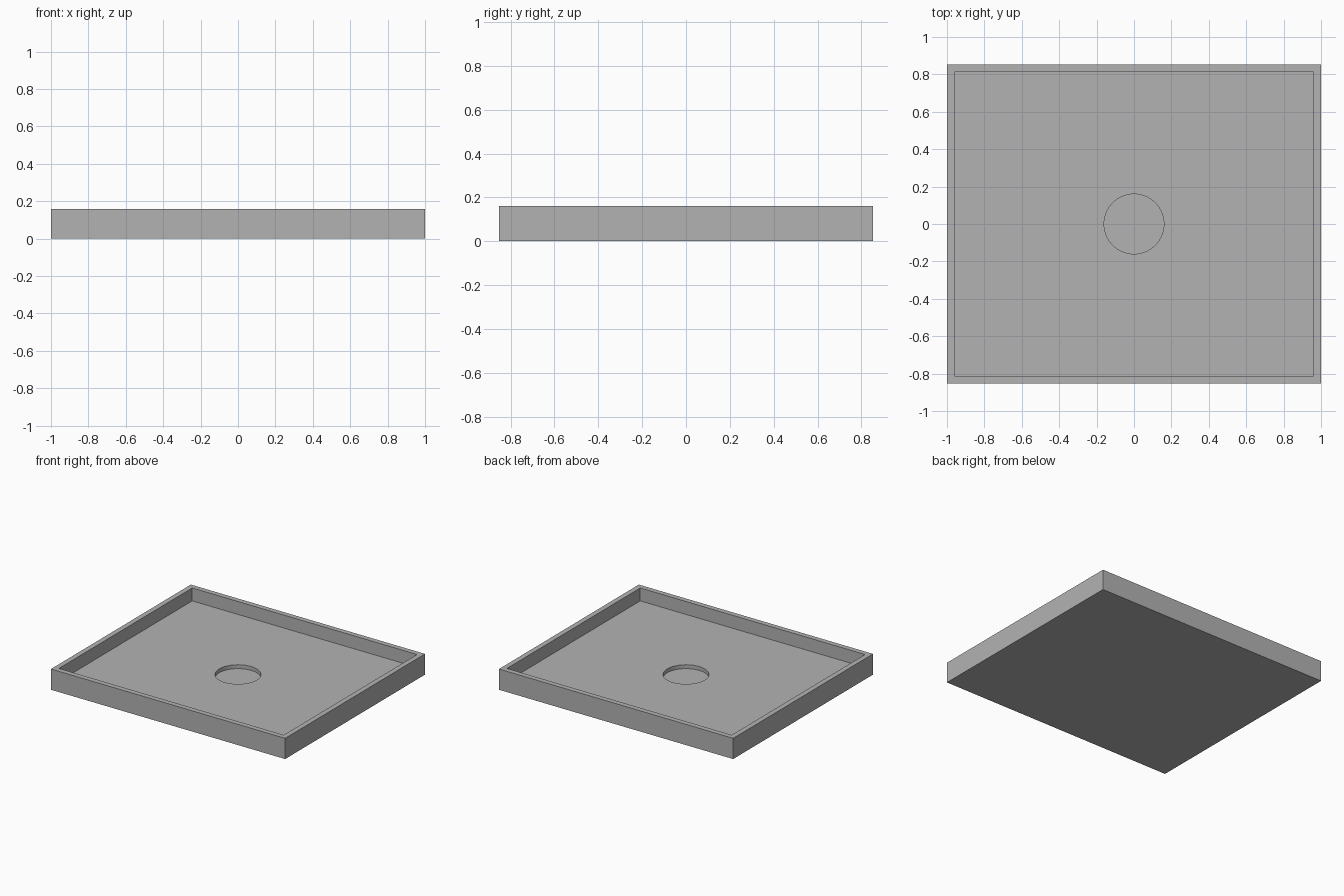
import bpy

if "Cube" in bpy.data.objects:
    bpy.data.objects.remove(bpy.data.objects["Cube"], do_unlink=True)

HALF_X, HALF_Y, HEIGHT = 1.0, 0.853, 0.16
WALL, FLOOR_Z = 0.04, 0.06
HOLE_RADIUS, HOLE_Z = 0.16, 0.03

# Single grey material
grey = bpy.data.materials.new("plain_grey")
grey.use_nodes = True
colour = (0.45, 0.45, 0.45, 1)
grey.diffuse_color = colour
grey.node_tree.nodes["Principled BSDF"].inputs["Base Color"].default_value = colour


def finish(name, size, bottom, top):
    """Name the active primitive, stretch it and span it between two heights."""
    ob = bpy.context.object
    ob.name = ob.data.name = name
    ob.scale = (*size, top - bottom)
    ob.location.z = (bottom + top) / 2
    bpy.ops.object.transform_apply(location=True, rotation=True, scale=True)
    ob.data.materials.append(grey)
    return ob


def box(name, half_x, half_y, bottom, top):
    bpy.ops.mesh.primitive_cube_add(size=1)
    return finish(name, (2 * half_x, 2 * half_y), bottom, top)


def carve(target, cutter):
    """Subtract the cutter from the target and discard it."""
    cutter.hide_render = True
    mod = target.modifiers.new("recess", "BOOLEAN")
    mod.operation = "DIFFERENCE"
    mod.solver = "EXACT"
    mod.object = cutter
    bpy.context.view_layer.objects.active = target
    bpy.ops.object.modifier_apply(modifier=mod.name)
    bpy.data.objects.remove(cutter, do_unlink=True)


# Solid block, hollowed into a shallow tray with a raised rim
tray = box("tray", HALF_X, HALF_Y, 0, HEIGHT)
carve(tray, box("tray_cutter", HALF_X - WALL, HALF_Y - WALL, FLOOR_Z, HEIGHT + 0.1))

# Blind round recess in the middle of the floor
bpy.ops.mesh.primitive_cylinder_add(vertices=64, radius=1, depth=1)
carve(tray, finish("recess_cutter", (HOLE_RADIUS, HOLE_RADIUS), HOLE_Z, FLOOR_Z + 0.05))

# Smooth round wall, crisp edges elsewhere
bpy.ops.object.select_all(action="DESELECT")
tray.select_set(True)
bpy.context.view_layer.objects.active = tray
bpy.ops.object.shade_smooth_by_angle()
